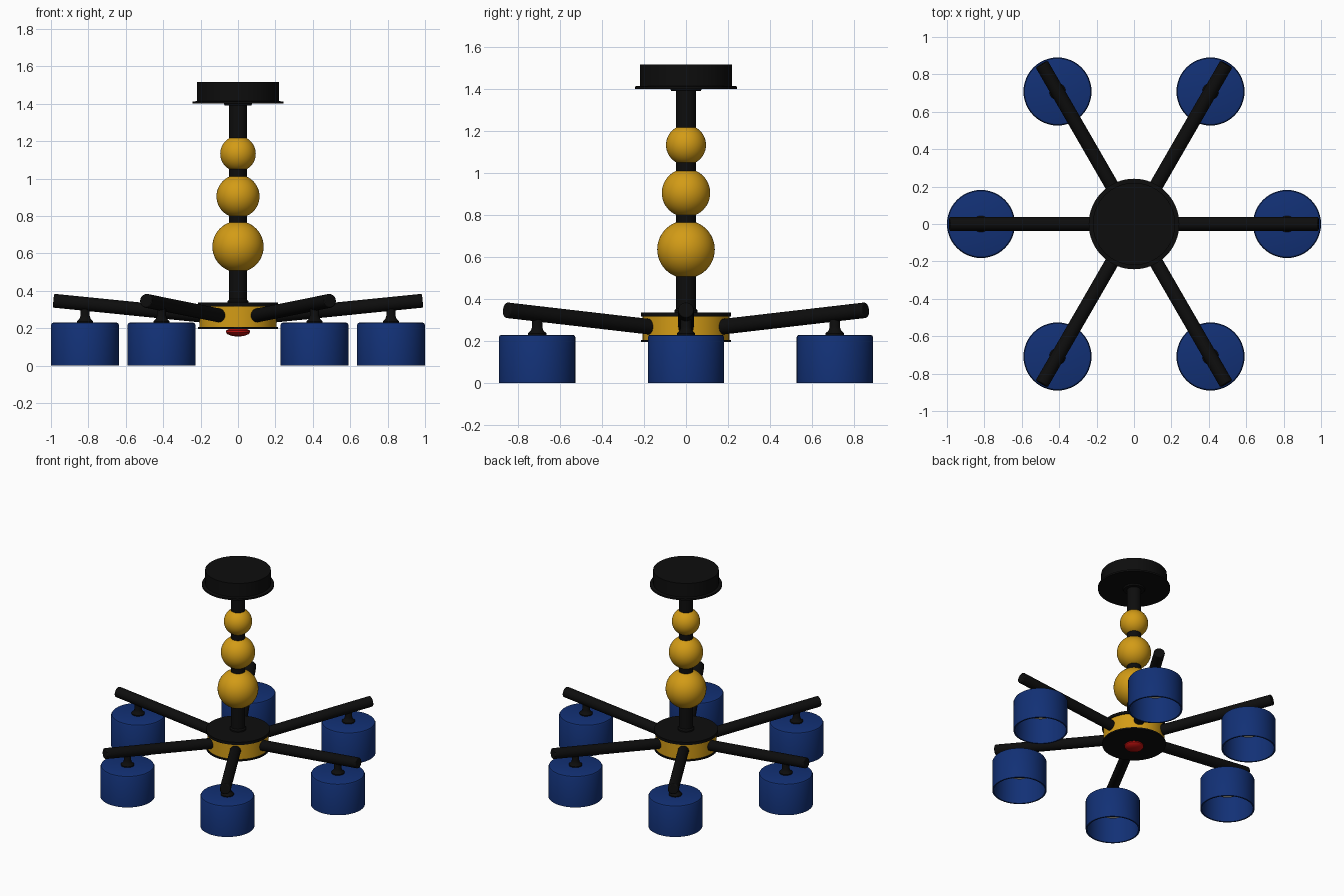
import bpy, math
from mathutils import Vector, Matrix

cube = bpy.data.objects.get("Cube")
if cube:
    bpy.data.objects.remove(cube, do_unlink=True)


def material(name, r, g, b):
    m = bpy.data.materials.new(name)
    m.use_nodes = True
    m.diffuse_color = (r, g, b, 1)
    m.node_tree.nodes["Principled BSDF"].inputs["Base Color"].default_value = (r, g, b, 1)
    return m


BLACK = material("matte black", 0.004, 0.004, 0.004)
GOLD = material("warm gold", 0.65, 0.33, 0.008)
BLUE = material("deep blue", 0.006, 0.03, 0.18)
RED = material("red", 0.5, 0.005, 0.004)
CREAM = material("bulb cream", 0.75, 0.68, 0.5)


def lathe(name, profile, mat, center=(0, 0), steps=48):
    """Spin (radius, height) points about a vertical axis."""
    verts, faces = [], []
    for r, z in profile:
        for i in range(steps):
            a = math.tau * i / steps
            verts.append((r * math.cos(a), r * math.sin(a), z))
    for k in range(len(profile) - 1):
        for i in range(steps):
            j = (i + 1) % steps
            faces.append((k * steps + i, k * steps + j,
                          (k + 1) * steps + j, (k + 1) * steps + i))
    mesh = bpy.data.meshes.new(name)
    mesh.from_pydata(verts, [], faces)
    obj = bpy.data.objects.new(name, mesh)
    bpy.context.collection.objects.link(obj)
    obj.location = (*center, 0)
    return finish(obj, mat)


def finish(obj, mat):
    """Merge poles, fix normals, colour and smooth the part."""
    bpy.ops.object.select_all(action='DESELECT')
    obj.select_set(True)
    bpy.context.view_layer.objects.active = obj
    bpy.ops.object.mode_set(mode='EDIT')
    bpy.ops.mesh.select_all(action='SELECT')
    bpy.ops.mesh.remove_doubles(threshold=0.0001)
    bpy.ops.mesh.normals_make_consistent(inside=False)
    bpy.ops.object.mode_set(mode='OBJECT')
    obj.data.materials.clear()
    obj.data.materials.append(mat)
    bpy.ops.object.shade_smooth_by_angle(angle=math.radians(35))
    return obj


def ball(name, radius, z):
    bpy.ops.mesh.primitive_uv_sphere_add(segments=48, ring_count=24, radius=radius,
                                         location=(0, 0, z))
    bpy.context.object.name = name
    finish(bpy.context.object, GOLD)


def rod(name, start, end, radius):
    start, end = Vector(start), Vector(end)
    bpy.ops.mesh.primitive_cylinder_add(vertices=32, radius=radius,
                                        depth=(end - start).length,
                                        location=(start + end) / 2)
    obj = bpy.context.object
    obj.name = name
    obj.rotation_euler = (end - start).to_track_quat('Z', 'Y').to_euler()
    bevel = obj.modifiers.new("soft ends", 'BEVEL')
    bevel.width, bevel.segments = 0.006, 2
    finish(obj, BLACK)


# Ceiling canopy with its flange, and the stem
lathe("ceiling_canopy", [(0, 1.39), (0.07, 1.39), (0.075, 1.4), (0.242, 1.4), (0.242, 1.412),
                         (0.22, 1.414), (0.22, 1.515), (0, 1.515)], BLACK, steps=64)
lathe("stem", [(0, 0.3), (0.055, 0.3), (0.055, 0.345), (0.047, 0.355), (0.047, 1.4), (0, 1.4)], BLACK)

# Ball ornaments, growing towards the hub
for name, radius, z in (("upper_ball", 0.095, 1.133), ("middle_ball", 0.115, 0.905),
                        ("lower_ball", 0.137, 0.636)):
    ball(name, radius, z)

# Hub band between two plates, with a button beneath
lathe("hub_band", [(0, 0.203), (0.206, 0.203), (0.206, 0.318), (0, 0.318)], GOLD, steps=64)
lathe("hub_top_plate", [(0, 0.316), (0.214, 0.316), (0.214, 0.336), (0, 0.336)], BLACK, steps=64)
lathe("hub_bottom_plate", [(0, 0.195), (0.214, 0.195), (0.214, 0.206), (0, 0.206)], BLACK, steps=64)
lathe("hub_button", [(0, 0.155), (0.03, 0.158), (0.055, 0.167), (0.065, 0.178),
                     (0.065, 0.187), (0.045, 0.197), (0, 0.197)], RED)

# Six arms, each with a socket, an open shade and a bulb
for i in range(6):
    turn = Matrix.Rotation(i * math.tau / 6, 3, 'Z')
    spot = (turn @ Vector((0.818, 0, 0))).to_2d()
    rod(f"arm_{i + 1}", turn @ Vector((0.15, 0, 0.263)), turn @ Vector((0.987, 0, 0.347)), 0.037)
    lathe(f"socket_{i + 1}", [(0, 0.22), (0.044, 0.22), (0.044, 0.237), (0.03, 0.25),
                              (0.025, 0.265), (0.025, 0.325), (0, 0.325)], BLACK, spot, 32)
    lathe(f"shade_{i + 1}", [(0, 0.23), (0.168, 0.23), (0.177, 0.227), (0.182, 0.218),
                             (0.182, 0), (0.172, 0), (0.172, 0.215), (0, 0.215)], BLUE, spot)
    lathe(f"bulb_{i + 1}", [(0, 0.12), (0.05, 0.122), (0.075, 0.13), (0.08, 0.14),
                            (0.07, 0.16), (0.035, 0.217), (0, 0.217)], CREAM, spot, 32)
